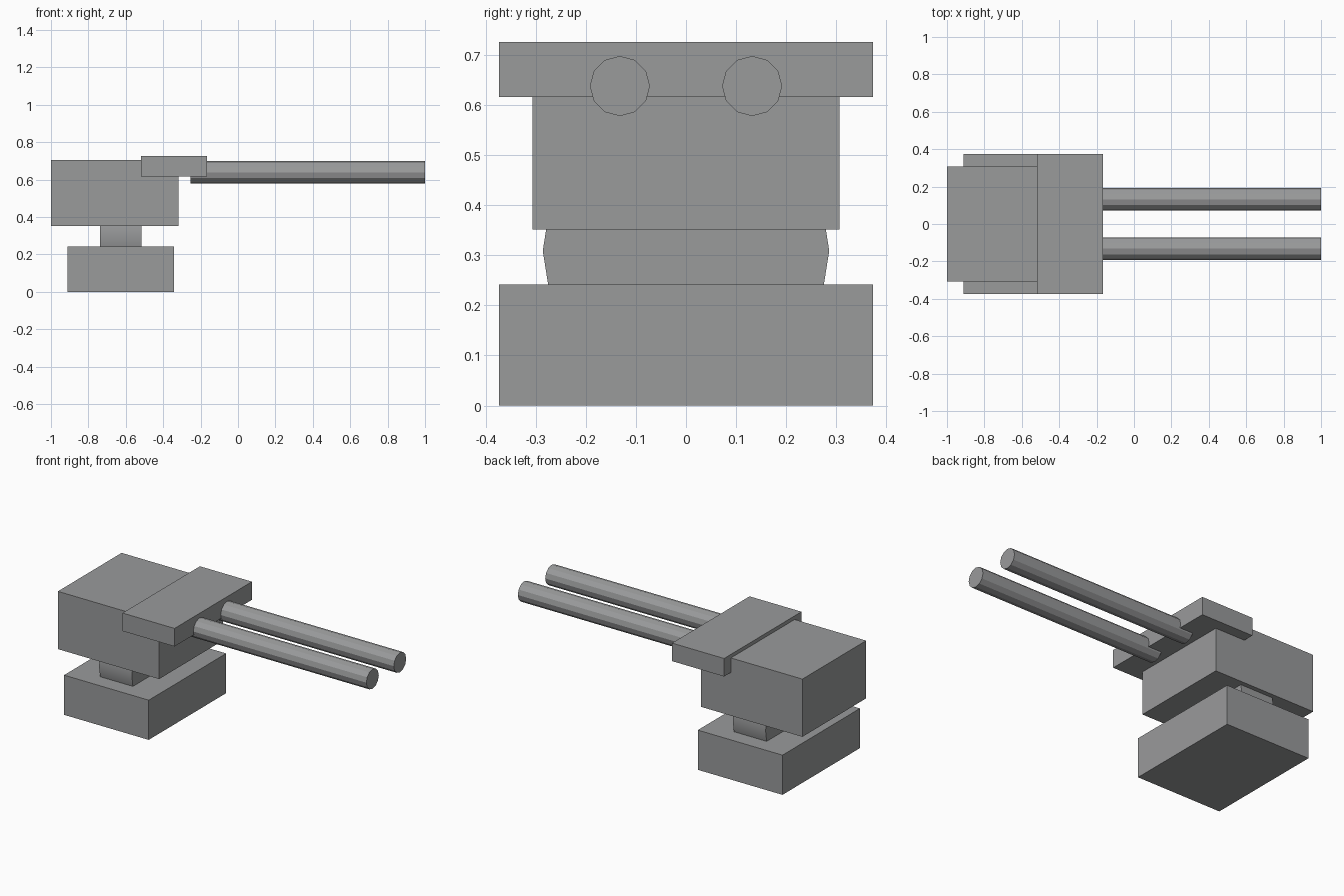
import bpy
import math

if "Cube" in bpy.data.objects:
    bpy.data.objects.remove(bpy.data.objects["Cube"])

# Dark grey paint shared by all parts
paint = bpy.data.materials.new("dark_grey")
paint.diffuse_color = (0.32, 0.325, 0.33, 1)
paint.use_nodes = True
paint.node_tree.nodes["Principled BSDF"].inputs["Base Color"].default_value = paint.diffuse_color


def box(name, x, y_half, z):
    """Box from x and z ranges, symmetric in y."""
    bpy.ops.mesh.primitive_cube_add(
        size=1, location=((x[0] + x[1]) / 2, 0, (z[0] + z[1]) / 2))
    ob = bpy.context.object
    ob.name = name
    ob.scale = (x[1] - x[0], 2 * y_half, z[1] - z[0])
    bpy.ops.object.transform_apply(location=False, rotation=False, scale=True)
    ob.data.materials.append(paint)


def x_cylinder(name, x, y, z, radius, sides):
    """Capped cylinder lying along x; only shallow edges are smoothed."""
    bpy.ops.mesh.primitive_cylinder_add(
        vertices=sides, radius=radius, depth=x[1] - x[0],
        location=((x[0] + x[1]) / 2, y, z), rotation=(0, math.pi / 2, 0))
    ob = bpy.context.object
    ob.name = name
    bpy.ops.object.transform_apply(location=False, rotation=True, scale=True)
    bpy.ops.object.shade_smooth_by_angle(angle=math.radians(25))
    ob.data.materials.append(paint)


# Base and housing
box("base", (-0.912, -0.341), 0.373, (0, 0.242))
box("housing", (-1.0, -0.317), 0.307, (0.352, 0.704))

# Pivot drum, mostly buried in the base and housing
x_cylinder("pivot_drum", (-0.737, -0.516), 0, 0.309, 0.286, 20)

# Front collar holding the barrels
box("barrel_collar", (-0.518, -0.167), 0.373, (0.616, 0.726))

# Twin barrels
for side, y in (("left", 0.132), ("right", -0.132)):
    x_cylinder("barrel_" + side, (-0.255, 1.0), y, 0.638, 0.06, 12)
